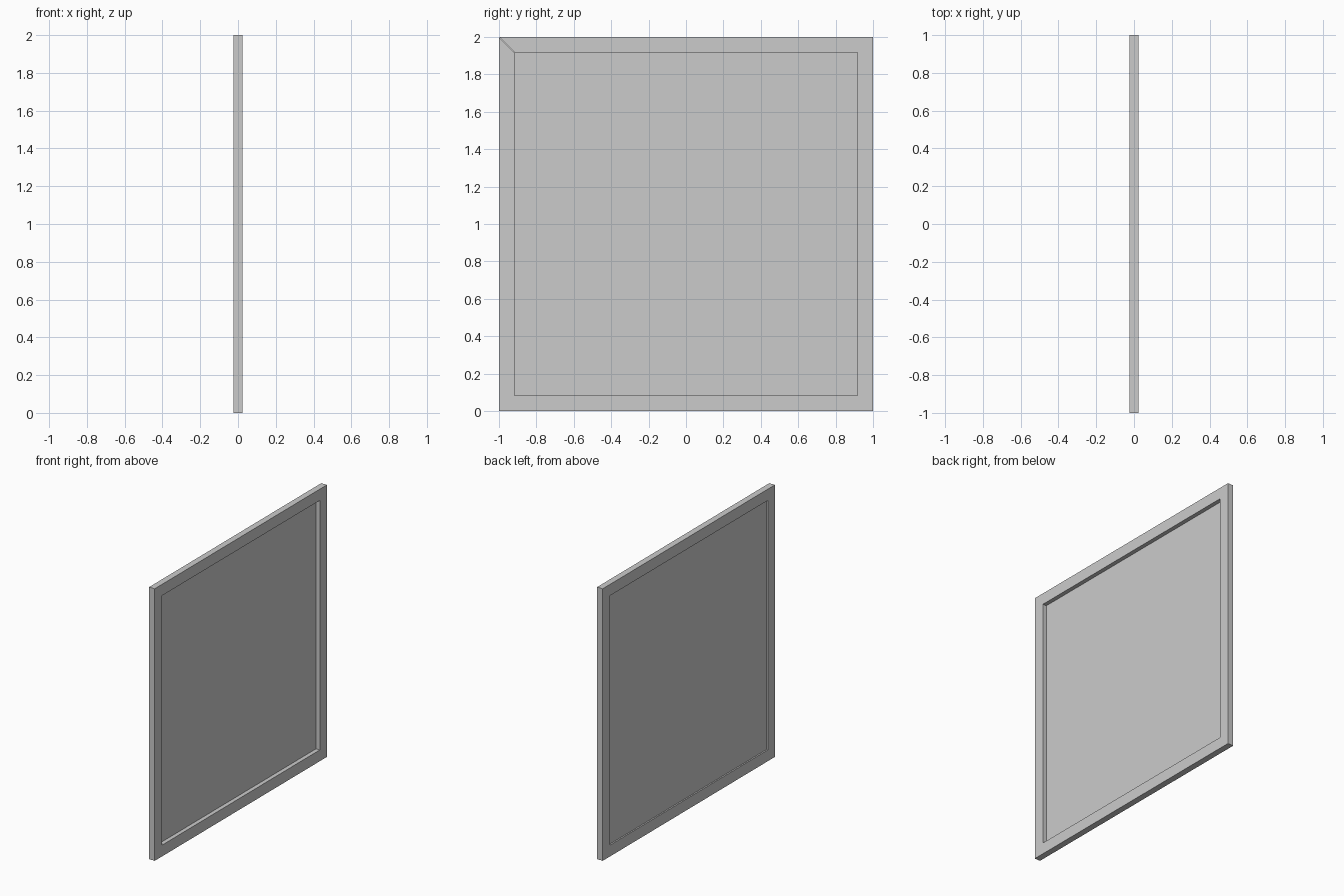
import bpy
import bmesh
from math import radians
from mathutils import Matrix, Vector

if "Cube" in bpy.data.objects:
    bpy.data.objects.remove(bpy.data.objects["Cube"])

HALF = 1.0        # half of the square's side
WIDTH = 0.083     # rail face width
DEPTH = 0.023     # half of the frame thickness
CENTRE = Vector((0, 0, HALF))


def finish(bm, name):
    bmesh.ops.recalc_face_normals(bm, faces=bm.faces)
    mesh = bpy.data.meshes.new(name)
    bm.to_mesh(mesh)
    bm.free()
    obj = bpy.data.objects.new(name, mesh)
    bpy.context.collection.objects.link(obj)
    return obj


def mitred_rail(name, angle):
    """Bottom rail trapezoid, extruded through the thickness, turned about x."""
    bm = bmesh.new()
    inner = HALF - WIDTH
    outline = [(-HALF, -HALF), (HALF, -HALF), (inner, -inner), (-inner, -inner)]
    face = bm.faces.new([bm.verts.new((-DEPTH, y, z)) for y, z in outline])
    ext = bmesh.ops.extrude_face_region(bm, geom=[face])
    moved = [g for g in ext["geom"] if isinstance(g, bmesh.types.BMVert)]
    bmesh.ops.translate(bm, verts=moved, vec=(2 * DEPTH, 0, 0))
    turn = Matrix.Translation(CENTRE) @ Matrix.Rotation(radians(angle), 4, 'X')
    bmesh.ops.transform(bm, matrix=turn, verts=bm.verts)
    return finish(bm, name)


# Four mitred frame rails
for i, name in enumerate(("bottom_rail", "right_stile", "top_rail", "left_stile")):
    mitred_rail(name, 90 * i)

# Thin panel, set closer to the -x face
bm = bmesh.new()
side = 2 * (HALF - WIDTH) + 0.01
bmesh.ops.create_cube(bm, size=1)
bmesh.ops.scale(bm, vec=(0.005, side, side), verts=bm.verts)
bmesh.ops.translate(bm, vec=CENTRE + Vector((-0.01, 0, 0)), verts=bm.verts)
finish(bm, "panel")
